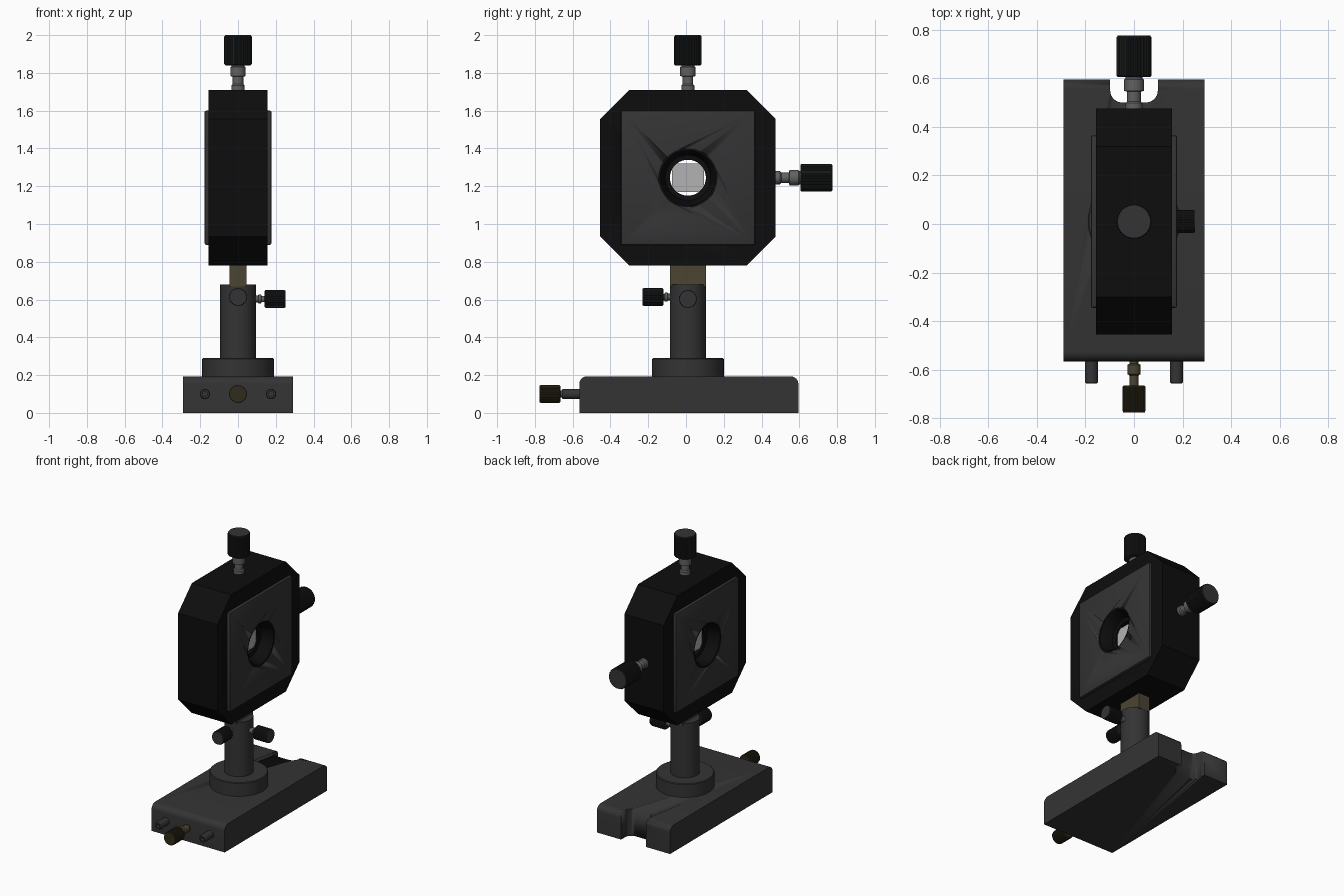
import bpy, bmesh
from math import sin, cos, pi, radians
from mathutils import Vector

if "Cube" in bpy.data.objects:
    bpy.data.objects.remove(bpy.data.objects["Cube"])

CY, CZ = 0.01, 1.245      # centre of the post in y, centre of the head in z


def material(name, r, g, b):
    m = bpy.data.materials.new(name)
    m.diffuse_color = (r, g, b, 1)
    m.use_nodes = True
    m.node_tree.nodes["Principled BSDF"].inputs["Base Color"].default_value = m.diffuse_color
    return m


GREY = material("dark_grey", 0.034, 0.034, 0.034)
BLACK = material("black", 0.004, 0.004, 0.004)
KNOB = material("knob_black", 0.014, 0.015, 0.015)
STEEL = material("steel", 0.12, 0.12, 0.12)
BRASS = material("dull_brass", 0.07, 0.058, 0.03)
BRONZE = material("dark_bronze", 0.03, 0.025, 0.01)
PALE = material("pale_crystal", 0.45, 0.45, 0.45)


def finish(name, bm, mat):
    bmesh.ops.recalc_face_normals(bm, faces=bm.faces)
    me = bpy.data.meshes.new(name)
    bm.to_mesh(me)
    bm.free()
    ob = bpy.data.objects.new(name, me)
    bpy.context.collection.objects.link(ob)
    me.materials.append(mat)
    bpy.context.view_layer.objects.active = ob
    bpy.ops.object.select_all(action='DESELECT')
    ob.select_set(True)
    bpy.ops.object.shade_smooth_by_angle(angle=radians(30))
    return ob


def lathe(name, origin, axis, profile, mat, n=48, closed=False, knurl=0.0):
    """Turn (radius, distance) points about an axis; knurl makes grip grooves."""
    rot = Vector((0, 0, 1)).rotation_difference(Vector(axis))
    bm = bmesh.new()
    rings = []
    for r, t in profile:
        ring = []
        for i in range(n):
            k = r * (1 - knurl * (i % 4 >= 2))
            a = 2 * pi * i / n
            ring.append(bm.verts.new(Vector(origin) + rot @ Vector((k * cos(a), k * sin(a), t))))
        rings.append(ring)
    pairs = list(zip(rings, rings[1:])) + ([(rings[-1], rings[0])] if closed else [])
    for a, b in pairs:
        for i in range(n):
            j = (i + 1) % n
            bm.faces.new((a[i], a[j], b[j], b[i]))
    if not closed:
        bm.faces.new(rings[0])
        bm.faces.new(rings[-1])
    return finish(name, bm, mat)


def box(name, lo, hi, mat, bevel=0.0):
    bm = bmesh.new()
    bmesh.ops.create_cube(bm, size=1)
    for v in bm.verts:
        v.co = [lo[i] + (v.co[i] + 0.5) * (hi[i] - lo[i]) for i in range(3)]
    if bevel:
        bmesh.ops.bevel(bm, geom=bm.edges[:], offset=bevel, segments=2, profile=0.5, affect='EDGES')
    return finish(name, bm, mat)


def cut(ob, cutter):
    mod = ob.modifiers.new("cut", 'BOOLEAN')
    mod.object = cutter
    mod.operation = 'DIFFERENCE'
    mod.solver = 'EXACT'
    cutter.hide_render = True
    cutter.hide_viewport = True


def thumb_screw(name, origin, axis, shaft, start, end, radius, knob_mat, shaft_mat):
    lathe(name + "_shaft", origin, axis, shaft, shaft_mat, 32)
    c = 0.006
    lathe(name + "_knob", origin, axis,
          [(radius - c, start), (radius, start + c), (radius, end - c), (radius - c, end)],
          knob_mat, 120, knurl=0.05)
    lathe(name + "_cap", origin, axis,
          [(radius * 0.93, start + c), (radius * 0.93, end + 0.001)], GREY if knob_mat is KNOB else knob_mat)


# base plate: side profile with rounded top ends, slot at the back
y0, y1, top, r = -0.565, 0.595, 0.193, 0.04
prof = [(y0, 0), (y1, 0)]
prof += [(y1 - r + r * cos(a), top - r + r * sin(a)) for a in [pi / 12 * i for i in range(7)]]
prof += [(y0 + r - r * sin(a), top - r + r * cos(a)) for a in [pi / 12 * i for i in range(7)]]
bm = bmesh.new()
f = bm.faces.new([bm.verts.new((-0.29, y, z)) for y, z in prof])
ext = bmesh.ops.extrude_face_region(bm, geom=[f])
bmesh.ops.translate(bm, vec=(0.58, 0, 0), verts=[v for v in ext["geom"] if isinstance(v, bmesh.types.BMVert)])
base = finish("base_plate", bm, GREY)

bm = bmesh.new()
bmesh.ops.create_cube(bm, size=1)
for v in bm.verts:
    v.co = (v.co.x * 0.196, 0.65 + v.co.y * 0.3, v.co.z)
inner = [e for e in bm.edges if all(v.co.y < 0.51 for v in e.verts) and e.verts[0].co.x == e.verts[1].co.x]
bmesh.ops.bevel(bm, geom=inner, offset=0.05, segments=8, profile=0.5, affect='EDGES')
cut(base, finish("slot_cutter", bm, GREY))

# screws on the front of the base
for s, side in ((-1, "left"), (1, "right")):
    lathe("base_pin_" + side, (s * 0.175, -0.55, 0.1), (0, -1, 0),
          [(0.027, 0), (0.027, 0.1), (0.023, 0.106), (0.013, 0.106), (0.013, 0.07)], GREY, 30)
thumb_screw("base_screw", (0, -0.55, 0.1), (0, -1, 0),
            [(0.018, 0), (0.018, 0.025), (0.027, 0.03), (0.027, 0.068), (0.018, 0.074), (0.018, 0.12)],
            0.115, 0.224, 0.048, BRONZE, BRASS)

# post, collar and stem
lathe("post_collar", (0, CY, 0), (0, 0, 1), [(0.19, 0.18), (0.19, 0.285), (0.185, 0.29)], GREY, 64)
lathe("post", (0, CY, 0), (0, 0, 1), [(0.095, 0.28), (0.095, 0.68)], GREY, 64)
box("stem_block", (-0.045, CY - 0.095, 0.67), (0.045, CY + 0.095, 0.79), BRASS)

# locking screws on the post
lock = [(0.018, 0.08), (0.018, 0.105), (0.024, 0.108), (0.024, 0.122), (0.017, 0.125), (0.017, 0.15)]
thumb_screw("side_lock", (0, CY, 0.603), (1, 0, 0), lock, 0.14, 0.25, 0.048, KNOB, STEEL)
thumb_screw("front_lock", (0, CY, 0.613), (0, -1, 0), lock, 0.13, 0.24, 0.048, KNOB, STEEL)

# octagonal head with square face plates and a through hole
h, c = 0.465, 0.155
corners = [(h, h - c), (h - c, h), (c - h, h), (-h, h - c), (-h, c - h), (c - h, -h), (h - c, -h), (h, c - h)]
bm = bmesh.new()
f = bm.faces.new([bm.verts.new((-0.156, CY + y, CZ + z)) for y, z in corners])
ext = bmesh.ops.extrude_face_region(bm, geom=[f])
bmesh.ops.translate(bm, vec=(0.312, 0, 0), verts=[v for v in ext["geom"] if isinstance(v, bmesh.types.BMVert)])
head = finish("mount_head", bm, BLACK)
bore = lathe("bore_cutter", (0, CY, CZ), (1, 0, 0), [(0.156, -0.4), (0.156, 0.4)], BLACK, 64)
cut(head, bore)
for s, side in ((-1, "left"), (1, "right")):
    lo, hi = sorted((s * 0.14, s * 0.177))
    cut(box("face_plate_" + side, (lo, CY - 0.355, CZ - 0.355), (hi, CY + 0.355, CZ + 0.355), GREY, 0.008), bore)

# stepped aperture lining and the crystal inside it
lathe("aperture_ring", (0, CY, CZ), (1, 0, 0),
      [(0.157, -0.175), (0.145, -0.175), (0.13, -0.15), (0.12, -0.09), (0.095, -0.085),
       (0.095, 0.085), (0.12, 0.09), (0.13, 0.15), (0.145, 0.175), (0.157, 0.175)], BLACK, 64, closed=True)
box("crystal", (-0.075, CY - 0.085, CZ - 0.075), (0.075, CY + 0.085, CZ + 0.075), PALE)

# adjusting screws on the top and the back of the head
adjust = [(0.035, 0.45), (0.035, 0.488), (0.028, 0.495), (0.028, 0.535), (0.041, 0.538),
          (0.041, 0.585), (0.035, 0.59), (0.035, 0.61)]
for name, axis, e in (("top_adjuster", (0, 0, 1), 0.755), ("back_adjuster", (0, 1, 0), 0.765)):
    thumb_screw(name, (0, CY, CZ), axis, adjust, 0.595, e - 0.001, 0.073, KNOB, STEEL)
